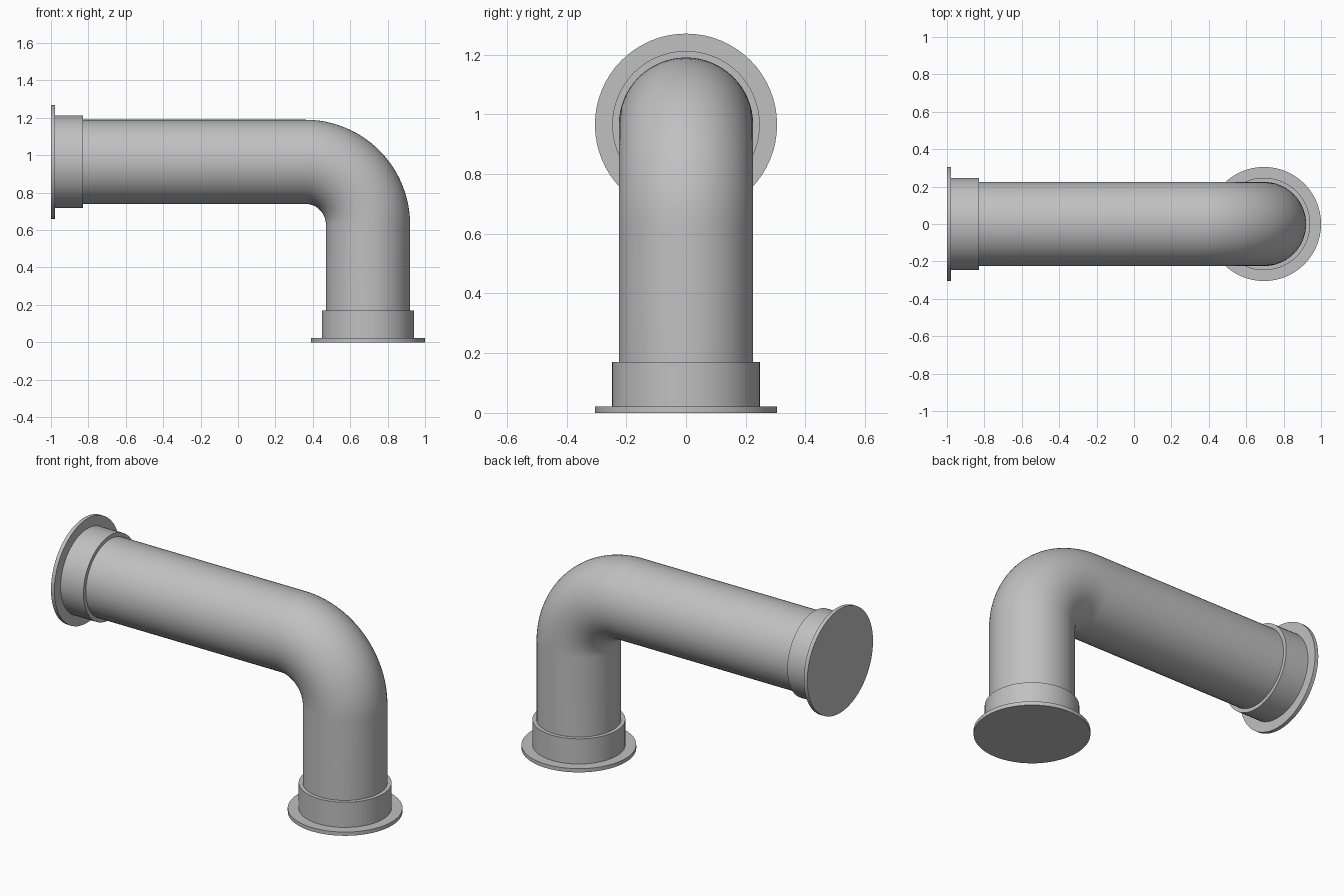
import bpy
import bmesh
from math import sin, cos, pi, radians
from mathutils import Vector, Matrix

default = bpy.data.objects.get("Cube")
if default:
    bpy.data.objects.remove(default, do_unlink=True)

SIDES = 64
PIPE_R, COLLAR_R, FLANGE_R = 0.225, 0.247, 0.305
FLANGE_T, COLLAR_H = 0.022, 0.17
AXIS_X, AXIS_Z, BEND = 0.695, 0.965, 0.335

grey = bpy.data.materials.new("pipe grey")
grey.use_nodes = True
colour = (0.53, 0.53, 0.53, 1)
grey.diffuse_color = colour
grey.node_tree.nodes["Principled BSDF"].inputs["Base Color"].default_value = colour


def build(name, rings):
    """Skin a list of (centre, tilt, radius) rings; tilt turns +z towards -x."""
    bm = bmesh.new()
    loops = []
    for centre, tilt, radius in rings:
        turn = Matrix.Rotation(-tilt, 3, 'Y')
        loops.append([bm.verts.new(centre + turn @ Vector(
            (radius * cos(2 * pi * i / SIDES), radius * sin(2 * pi * i / SIDES), 0)))
            for i in range(SIDES)])
    for a, b in zip(loops, loops[1:]):
        for i in range(SIDES):
            j = (i + 1) % SIDES
            bm.faces.new((a[i], a[j], b[j], b[i]))
    bm.faces.new(loops[0][::-1])
    bm.faces.new(loops[-1])
    bmesh.ops.recalc_face_normals(bm, faces=bm.faces)
    mesh = bpy.data.meshes.new(name)
    bm.to_mesh(mesh)
    bm.free()
    mesh.materials.append(grey)
    obj = bpy.data.objects.new(name, mesh)
    bpy.context.collection.objects.link(obj)
    bpy.ops.object.select_all(action='DESELECT')
    obj.select_set(True)
    bpy.context.view_layer.objects.active = obj
    bpy.ops.object.shade_smooth_by_angle(angle=radians(35))
    return obj


# Pipe: vertical leg, quarter bend, horizontal leg
corner = Vector((AXIS_X - BEND, 0, AXIS_Z - BEND))
path = [(Vector((AXIS_X, 0, FLANGE_T / 2)), 0, PIPE_R)]
for k in range(25):
    a = pi / 2 * k / 24
    path.append((corner + BEND * Vector((cos(a), 0, sin(a))), a, PIPE_R))
path.append((Vector((-1 + FLANGE_T / 2, 0, AXIS_Z)), pi / 2, PIPE_R))
build("bent_pipe", path)

# Flange and collar at each end
ends = {"floor": (Vector((AXIS_X, 0, 0)), Vector((0, 0, 1)), 0),
        "wall": (Vector((-1, 0, AXIS_Z)), Vector((1, 0, 0)), -pi / 2)}
for place, (base, axis, tilt) in ends.items():
    build(place + "_flange", [(base, tilt, FLANGE_R),
                              (base + axis * FLANGE_T, tilt, FLANGE_R)])
    build(place + "_collar", [(base + axis * FLANGE_T / 2, tilt, COLLAR_R),
                              (base + axis * COLLAR_H, tilt, COLLAR_R)])
